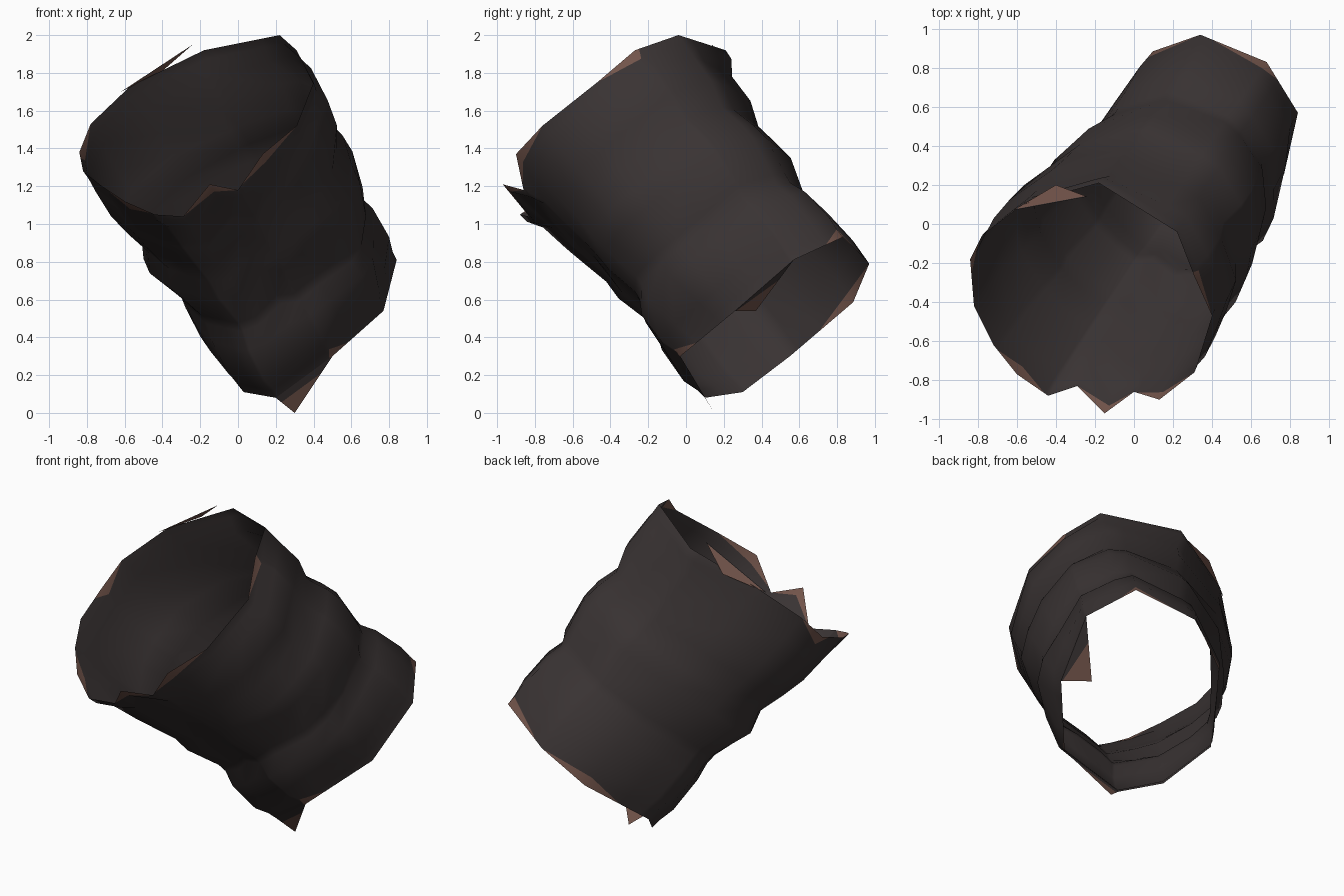
import bpy
import bmesh
from math import atan2, degrees, radians, sin, cos
from mathutils import Vector

cube = bpy.data.objects.get("Cube")
if cube:
    bpy.data.objects.remove(cube, do_unlink=True)


def make_material(name, colour):
    mat = bpy.data.materials.new(name)
    mat.use_nodes = True
    mat.diffuse_color = colour
    mat.node_tree.nodes["Principled BSDF"].inputs["Base Color"].default_value = colour
    return mat


dark_cloth = make_material("dark cloth", (0.041, 0.033, 0.033, 1))
brown_edge = make_material("brown edge", (0.17, 0.09, 0.07, 1))

# Ragged rim corners of the two open ends
upper_rim = [
    (.22, -.04, 2), (.31, -.27, 1.92), (.4, -.47, 1.75), (.31, -.76, 1.52),
    (.13, -.9, 1.37), (0, -.86, 1.18), (-.15, -.97, 1.21), (-.29, -.83, 1.04),
    (-.44, -.88, 1.05), (-.6, -.77, 1.12), (-.72, -.62, 1.2), (-.82, -.42, 1.28),
    (-.84, -.18, 1.38), (-.78, -.06, 1.53), (-.57, .1, 1.73), (-.18, .21, 1.92)]
lower_rim = [
    (.34, .97, .79), (.68, .83, .93), (.84, .57, .81), (.77, .26, .54),
    (.5, -.03, .3), (.2, .1, .08), (.03, .3, .11), (-.12, .55, .3), (.1, .89, .59)]

# Worn corners, as positions in the rim lists
upper_worn = [1, 4, 6, 9, 12]
lower_worn = [1, 4, 8]

# Cloth folds: distance along the sleeve, then radial offset at each direction
fold_angles = [-90, -29, 49, 90, 151, 229, 270]
folds = [
    (.1, .02, -.05, .04, .02, -.05, .01),
    (.22, .03, -.04, .04, .03, -.06, .02),
    (.32, .03, -.08, -.01, .03, -.07, 0),
    (.42, -.01, -.05, .04, .06, -.08, -.03),
    (.5, .01, -.03, .05, .05, -.07, .03),
    (.65, -.05, -.08, .02, .02, -.09, -.03),
    (.69, -.05, -.07, -.02, .03, -.08, -.03),
    (.76, -.03, -.03, .01, .07, -.02, -.01),
    (.9, 0, 0, .02, .02, .02, .01)]

# Frame of the slanted sleeve
upper_centre = Vector((-.21, -.37, 1.5))
lower_centre = Vector((.35, .42, .48))
axis = (lower_centre - upper_centre).normalized()
side = axis.cross(Vector((0, 0, 1))).normalized()
up = side.cross(axis).normalized()
if up.z < 0:
    up = -up


def angle_of(point, centre):
    r = Vector(point) - centre
    return degrees(atan2(r.dot(side), r.dot(up))) % 360


def with_angles(points, centre):
    """Pair each rim corner with its angle around the axis."""
    return sorted(((angle_of(p, centre), Vector(p)) for p in points),
                  key=lambda item: item[0])


def rim_at(rim, angle):
    """Point on a rim at an angle, along the straight edge between corners."""
    first, last = rim[0], rim[-1]
    loop = [(last[0] - 360, last[1])] + rim + [(first[0] + 360, first[1])]
    for (a, p), (b, q) in zip(loop, loop[1:]):
        if a <= angle <= b:
            return p.lerp(q, (angle - a) / max(b - a, 1e-6))


def fold_at(values, angle):
    """Radial offset blended between the neighbouring directions."""
    if angle > 270:
        angle -= 360
    values = list(values) + [values[0]]
    for i in range(len(fold_angles) - 1):
        a, b = fold_angles[i], fold_angles[i + 1]
        if a <= angle <= b:
            f = (angle - a) / (b - a)
            f = f * f * (3 - 2 * f)
            return values[i] * (1 - f) + values[i + 1] * f


upper = with_angles(upper_rim, upper_centre)
lower = with_angles(lower_rim, lower_centre)
angles = []
for a in sorted([a for a, p in upper] + [a for a, p in lower]):
    if not angles or a - angles[-1] > 1:
        angles.append(a)
count = len(angles)


def worn_columns(rim, picks, centre):
    """Columns of the sleeve that start at a worn corner."""
    worn = [angle_of(rim[i], centre) for i in picks]
    return {c for c in range(count) if any(abs(angles[c] - w) < 1.01 for w in worn)}


# Rows of the sleeve, with a narrow hem row at each end
flat = (0,) * 6
rows = [(0,) + flat, (.04,) + flat] + folds + [(.96,) + flat, (1,) + flat]
bm = bmesh.new()
rings = []
for t, *offsets in rows:
    ring = []
    for a in angles:
        outward = up * cos(radians(a)) + side * sin(radians(a))
        point = rim_at(upper, a).lerp(rim_at(lower, a), t)
        ring.append(bm.verts.new(point + outward * fold_at(offsets, a)))
    rings.append(ring)


def add_face(verts, material=0):
    face = bm.faces.new(verts)
    face.smooth = True
    face.material_index = material


def add_hem(edge, inner, worn):
    """Hem row whose faces taper to brown points beside the worn corners."""
    for c in range(count):
        d = (c + 1) % count
        if c in worn:
            add_face((edge[c], edge[d], inner[c]), 1)
            add_face((edge[d], inner[d], inner[c]))
        elif d in worn:
            add_face((edge[c], edge[d], inner[d]), 1)
            add_face((edge[c], inner[d], inner[c]))
        else:
            add_face((edge[c], edge[d], inner[d], inner[c]))


# Sleeve: an open tube joining both rims
add_hem(rings[0], rings[1], worn_columns(upper_rim, upper_worn, upper_centre))
add_hem(rings[-1], rings[-2], worn_columns(lower_rim, lower_worn, lower_centre))
for top, bottom in zip(rings[1:-2], rings[2:-1]):
    for c in range(count):
        d = (c + 1) % count
        add_face((top[c], top[d], bottom[d], bottom[c]))
bmesh.ops.recalc_face_normals(bm, faces=bm.faces)
mesh = bpy.data.meshes.new("sleeve")
bm.to_mesh(mesh)
bm.free()
mesh.materials.append(dark_cloth)
mesh.materials.append(brown_edge)
bpy.context.collection.objects.link(bpy.data.objects.new("sleeve", mesh))


# Torn flaps: loose corners with a brown tip and a dark root
def torn_flap(name, root_a, tip, root_b, brown_a, brown_b):
    a, t, b = Vector(root_a), Vector(tip), Vector(root_b)
    corners = [a, t.lerp(a, brown_a), t, t.lerp(b, brown_b), b]
    flap = bpy.data.meshes.new(name)
    flap.from_pydata(corners, [], [(1, 2, 3), (0, 1, 3, 4)])
    flap.materials.append(brown_edge)
    flap.materials.append(dark_cloth)
    flap.polygons[1].material_index = 1
    bpy.context.collection.objects.link(bpy.data.objects.new(name, flap))


torn_flap("upper_torn_flap", (-.24, .14, 1.95), (-.4, .2, 1.81), (-.62, .07, 1.7), .95, .95)
torn_flap("lower_torn_flap", (.2, .1, .08), (.3, .15, 0), (.5, -.03, .3), .7, .7)
torn_flap("inner_torn_flap", (.77, .26, .54), (.63, .37, .54), (.84, .57, .81), .95, .6)
